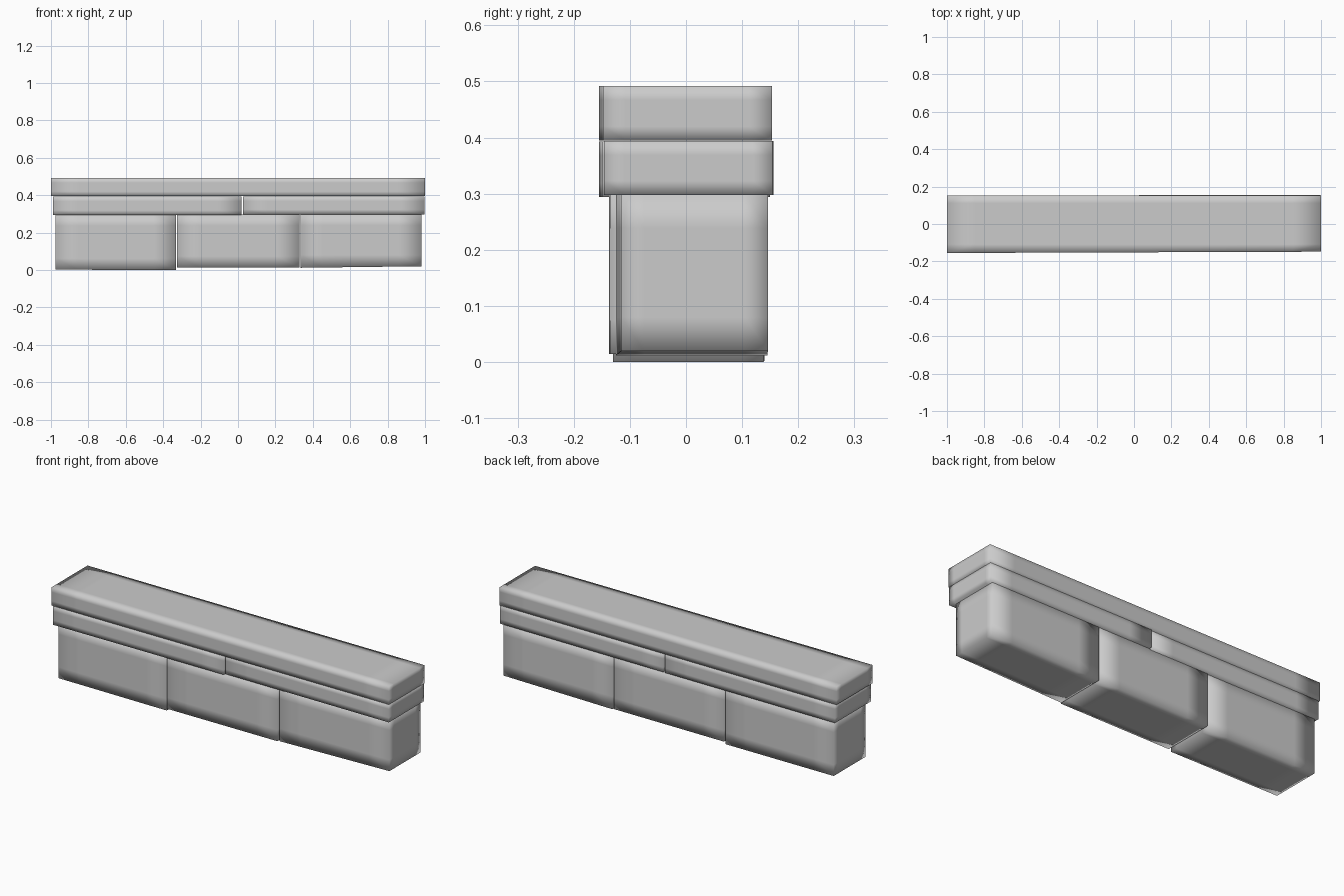
import bpy
import bmesh
from mathutils import Vector

old = bpy.data.objects.get("Cube")
if old:
    bpy.data.objects.remove(old, do_unlink=True)

# Plain stone grey
stone = bpy.data.materials.new("stone_grey")
stone.use_nodes = True
grey = (0.6, 0.6, 0.6, 1)
stone.diffuse_color = grey
stone.node_tree.nodes["Principled BSDF"].inputs["Base Color"].default_value = grey


def block(name, x, front, back, bottom, top, inset):
    """Slightly crooked stone; pairs give the -x and +x end values."""
    bm = bmesh.new()
    bmesh.ops.create_cube(bm, size=2)
    for v in bm.verts:
        end = 1 if v.co.x > 0 else 0
        v.co = Vector((x[end],
                       back[end] if v.co.y > 0 else front[end],
                       top if v.co.z > 0 else bottom[end]))
    # Support loops near each edge give soft shading with crisp outlines
    limits = [x, (max(front), min(back)), (max(bottom), top)]
    for axis in range(3):
        normal = Vector((0, 0, 0))
        normal[axis] = 1
        low, high = limits[axis]
        for level in (low + inset[axis], high - inset[axis]):
            bmesh.ops.bisect_plane(bm, geom=bm.verts[:] + bm.edges[:] + bm.faces[:],
                                   plane_co=normal * level, plane_no=normal)
    bmesh.ops.recalc_face_normals(bm, faces=bm.faces[:])
    for f in bm.faces:
        f.smooth = True
    mesh = bpy.data.meshes.new(name)
    bm.to_mesh(mesh)
    bm.free()
    mesh.materials.append(stone)
    obj = bpy.data.objects.new(name, mesh)
    bpy.context.collection.objects.link(obj)


# Long capping slab
block("top_slab", (-1, 1), (-.155, -.148), (.152, .153), (.395, .395), .492, (.15, .04, .025))

# Two middle slabs
slab_inset = (.13, .035, .025)
block("middle_slab_right", (-.99, .02), (-.155, -.15), (.15, .15), (.294, .294), .393, slab_inset)
block("middle_slab_left", (.026, .998), (-.145, -.146), (.156, .154), (.298, .298), .394, slab_inset)

# Three lower blocks
block_inset = (.12, .04, .06)
block("lower_block_right", (-.975, -.332), (-.13, -.13), (.14, .138), (.002, 0), .297, block_inset)
block("lower_block_middle", (-.325, .328), (-.137, -.135), (.143, .143), (.014, .014), .298, block_inset)
block("lower_block_left", (.335, .98), (-.125, -.115), (.145, .146), (.012, .02), .299, block_inset)
